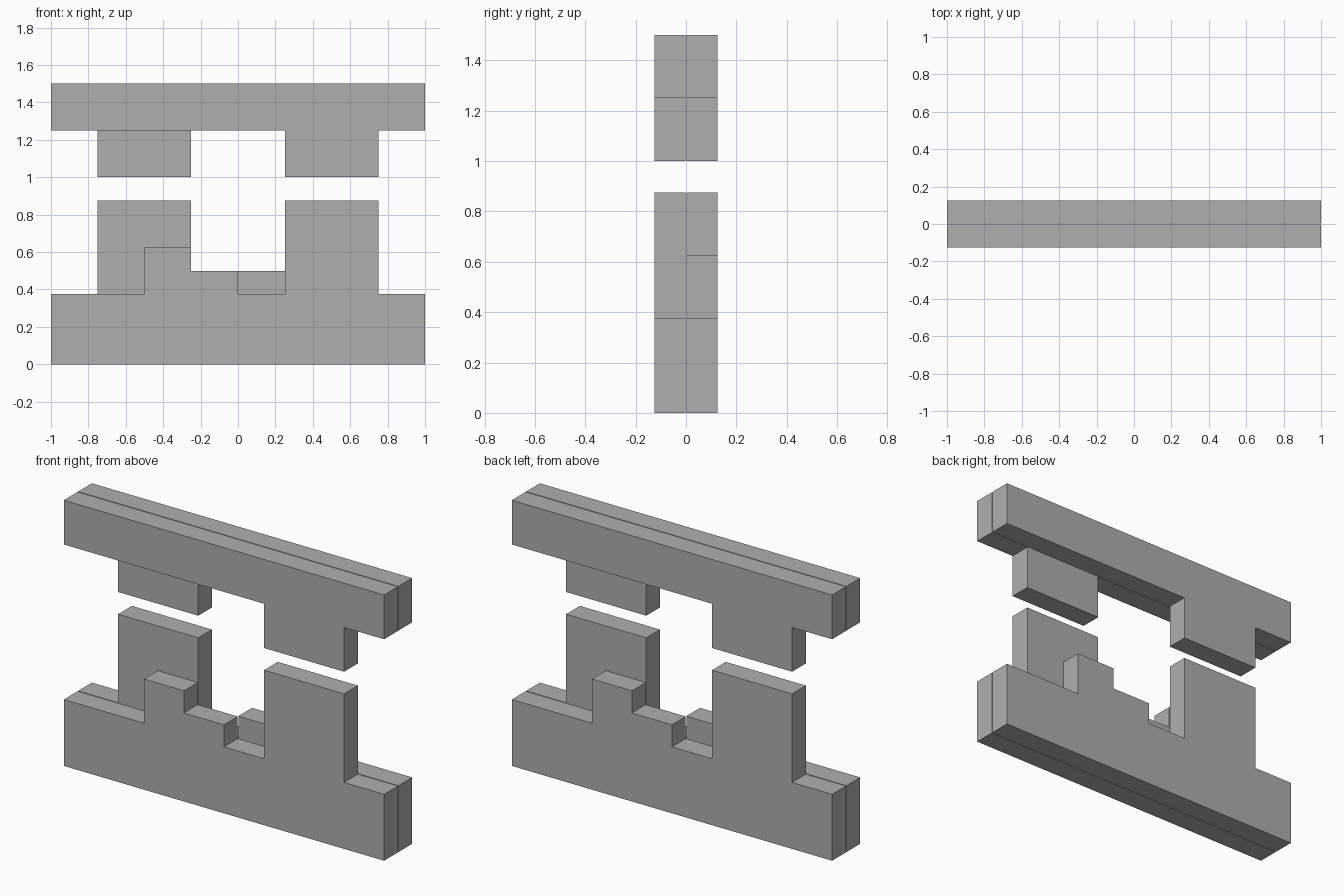
import bpy
import bmesh
import math
from mathutils import Matrix

cube = bpy.data.objects.get("Cube")
if cube:
    bpy.data.objects.remove(cube, do_unlink=True)

GAP, DEPTH = 0.0025, 0.125

grey = bpy.data.materials.new("plain grey")
grey.use_nodes = True
grey.diffuse_color = (0.43, 0.43, 0.43, 1)
grey.node_tree.nodes["Principled BSDF"].inputs["Base Color"].default_value = grey.diffuse_color


def plate(name, profile, turned):
    """Extrude an x-z outline into a front plate, or turn it half round to the rear."""
    bm = bmesh.new()
    face = bm.faces.new([bm.verts.new((x, -DEPTH, z)) for x, z in profile])
    out = bmesh.ops.extrude_face_region(bm, geom=[face])
    moved = [v for v in out["geom"] if isinstance(v, bmesh.types.BMVert)]
    bmesh.ops.translate(bm, verts=moved, vec=(0, DEPTH - GAP, 0))
    if turned:
        bm.transform(Matrix.Rotation(math.pi, 4, "Z"))
    bmesh.ops.recalc_face_normals(bm, faces=bm.faces)
    mesh = bpy.data.meshes.new(name)
    bm.to_mesh(mesh)
    bm.free()
    mesh.materials.append(grey)
    bpy.context.collection.objects.link(bpy.data.objects.new(name, mesh))


# Stepped lower plate: (right end of step, height) from left to right
steps = [(-0.5, 0.375), (-0.25, 0.625), (0, 0.5),
         (0.25, 0.375), (0.75, 0.875), (1, 0.375)]
lower = [(-1, 0)]
start = -1
for end, height in steps:
    lower += [(start, height), (end, height)]
    start = end
lower.append((1, 0))

# Upper bar with one hanging block
upper = [(-1, 1.5), (-1, 1.25), (0.25, 1.25), (0.25, 1),
         (0.75, 1), (0.75, 1.25), (1, 1.25), (1, 1.5)]

# The rear pair is the front pair turned half round
for side, turned in (("front", False), ("rear", True)):
    plate(side + "_lower_plate", lower, turned)
    plate(side + "_upper_bar", upper, turned)
